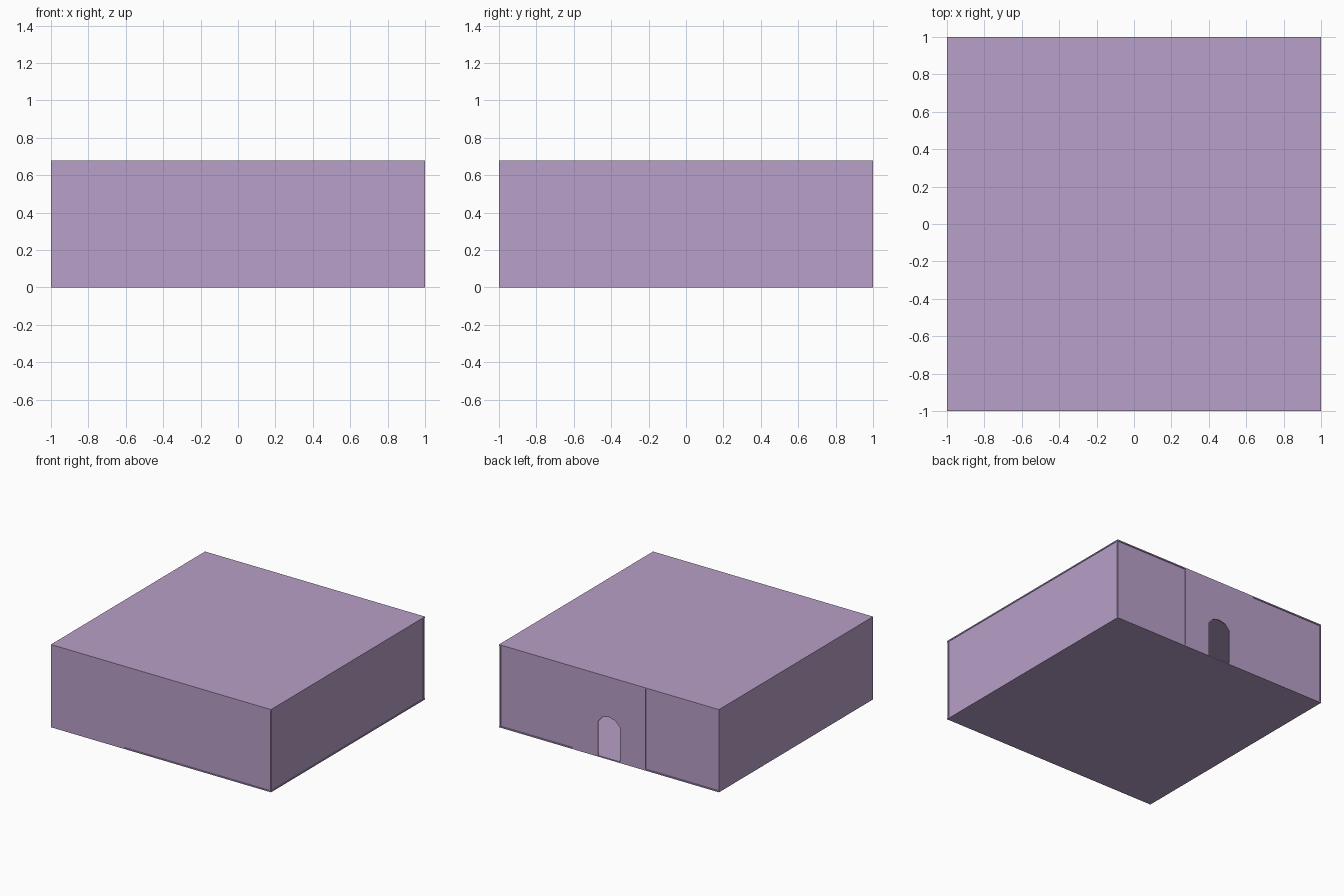
import bpy, bmesh
from mathutils import Matrix

if "Cube" in bpy.data.objects:
    bpy.data.objects.remove(bpy.data.objects["Cube"])

T = 2 / 3        # tile size of the 3 x 3 room
H = 0.68         # total height
W = 0.01         # panel thickness

mat = bpy.data.materials.new("lilac")
mat.diffuse_color = (0.48, 0.35, 0.58, 1)
mat.use_nodes = True
mat.node_tree.nodes["Principled BSDF"].inputs["Base Color"].default_value = mat.diffuse_color


def finish(name, bm):
    bmesh.ops.recalc_face_normals(bm, faces=bm.faces)
    me = bpy.data.meshes.new(name)
    bm.to_mesh(me)
    bm.free()
    me.materials.append(mat)
    ob = bpy.data.objects.new(name, me)
    bpy.context.collection.objects.link(ob)
    return ob


def box(name, x0, x1, y0, y1, z0, z1):
    bm = bmesh.new()
    m = Matrix.Translation(((x0 + x1) / 2, (y0 + y1) / 2, (z0 + z1) / 2))
    m = m @ Matrix.Diagonal((x1 - x0, y1 - y0, z1 - z0, 1))
    bmesh.ops.create_cube(bm, size=1, matrix=m)
    return finish(name, bm)


# Floor and ceiling tiles
for i in range(3):
    for j in range(3):
        x, y = -1 + i * T, -1 + j * T
        thick = 0.02 if (i == 0 and j == 0) else W
        box(f"floor_tile_{i}_{j}", x, x + T, y, y + T, 0, thick)
        box(f"ceiling_tile_{i}_{j}", x, x + T, y, y + T, H - W, H)

# Wall panels on the front, left and right, some set slightly back
for i in range(3):
    a, b = -1 + i * T, -1 + (i + 1) * T
    s = 0.0 if i == 0 else 0.005
    box(f"front_wall_{i}", a, b, -1 + s, -1 + s + W, W, H - W)
    box(f"left_wall_{i}", -1, -1 + W, a, b, W, H - W)
    box(f"right_wall_{i}", 0.995 - W, 0.995, a, b, W, H - W)

# Plain back wall panels either side of the doorway
box("back_wall_left", -1, -T / 2, 0.993 - W, 0.993, W, H - W)
box("back_wall_right", T / 2, 1, 0.993 - W, 0.993, W, H - W)

# Back wall panel with faceted arched doorway: outline runs round the opening
outline = [(-T / 2, W), (-0.1, W), (-0.1, 0.29), (-0.06, 0.335), (0, 0.35),
           (0.06, 0.335), (0.1, 0.29), (0.1, W), (T / 2, W),
           (T / 2, H - W), (-T / 2, H - W)]
bm = bmesh.new()
face = bm.faces.new([bm.verts.new((x, 1 - W, z)) for x, z in outline])
ext = bmesh.ops.extrude_face_region(bm, geom=[face], use_keep_orig=True)
bmesh.ops.translate(bm, vec=(0, W, 0),
                    verts=[v for v in ext["geom"] if isinstance(v, bmesh.types.BMVert)])
finish("back_wall_doorway", bm)
